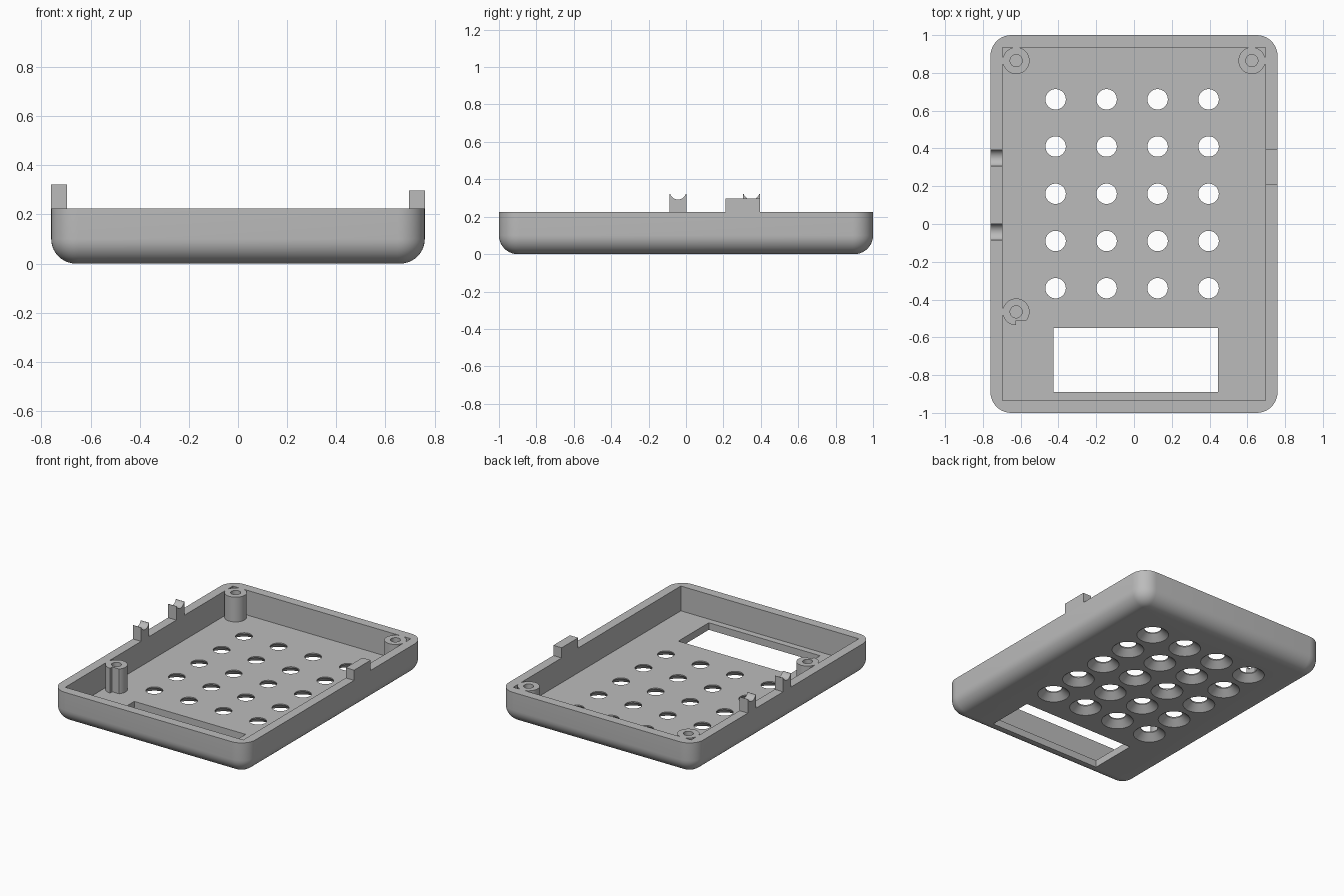
import bpy, bmesh, math

cube = bpy.data.objects.get("Cube")
if cube:
    bpy.data.objects.remove(cube, do_unlink=True)

HX, HY, RIM = 0.76, 1.0, 0.225      # outer half sizes and rim height
WALL, FLOOR = 0.065, 0.05
CORNER, FILLET = 0.11, 0.1
IX, IY = HX - WALL, HY - WALL       # inner half sizes

grey = bpy.data.materials.new("plain grey plastic")
grey.use_nodes = True
grey.diffuse_color = (0.5, 0.5, 0.5, 1)
grey.node_tree.nodes["Principled BSDF"].inputs["Base Color"].default_value = (0.5, 0.5, 0.5, 1)


def finish(name, bm):
    bmesh.ops.recalc_face_normals(bm, faces=bm.faces)
    mesh = bpy.data.meshes.new(name)
    bm.to_mesh(mesh)
    bm.free()
    mesh.materials.append(grey)
    ob = bpy.data.objects.new(name, mesh)
    bpy.context.collection.objects.link(ob)
    return ob


def loft(name, rings):
    """Join equal closed rings and cap both ends."""
    bm = bmesh.new()
    loops = [[bm.verts.new(p) for p in ring] for ring in rings]
    n = len(loops[0])
    for a, b in zip(loops, loops[1:]):
        for i in range(n):
            j = (i + 1) % n
            bm.faces.new((a[i], a[j], b[j], b[i]))
    bm.faces.new(loops[0][::-1])
    bm.faces.new(loops[-1])
    return finish(name, bm)


def rounded_ring(hx, hy, r, z, steps=10):
    ring = []
    for q, (sx, sy) in enumerate([(1, 1), (-1, 1), (-1, -1), (1, -1)]):
        for k in range(steps + 1):
            a = math.pi / 2 * (q + k / steps)
            ring.append((sx * (hx - r) + r * math.cos(a), sy * (hy - r) + r * math.sin(a), z))
    return ring


def box(name, x0, x1, y0, y1, z0, z1):
    return loft(name, [[(x0, y0, z), (x1, y0, z), (x1, y1, z), (x0, y1, z)] for z in (z0, z1)])


def turned(name, x, y, profile, n=48):
    """Stack of circles given as (radius, z)."""
    ang = [2 * math.pi * i / n for i in range(n)]
    return loft(name, [[(x + r * math.cos(a), y + r * math.sin(a), z) for a in ang] for r, z in profile])


def boolean(ob, others, operation="DIFFERENCE"):
    bpy.ops.object.select_all(action="DESELECT")
    bpy.context.view_layer.objects.active = ob
    ob.select_set(True)
    for other in others:
        other.hide_render = True
        mod = ob.modifiers.new("boolean", "BOOLEAN")
        mod.operation, mod.solver, mod.object = operation, "EXACT", other
        bpy.ops.object.modifier_apply(modifier=mod.name)
        bpy.data.objects.remove(other, do_unlink=True)


def smooth(ob):
    bpy.ops.object.select_all(action="DESELECT")
    bpy.context.view_layer.objects.active = ob
    ob.select_set(True)
    bpy.ops.object.shade_smooth_by_angle(angle=math.radians(30))


# Tray with filleted underside
rings = []
for k in range(11):
    a = math.pi / 2 * k / 10
    inset = FILLET * (1 - math.sin(a))
    rings.append(rounded_ring(HX - inset, HY - inset, CORNER - inset, FILLET * (1 - math.cos(a))))
rings.append(rounded_ring(HX, HY, CORNER, RIM))
tray = loft("tray", rings)

# Cavity, display window and countersunk key holes
cutters = [box("cavity", -IX, IX, -IY, IY, FLOOR, RIM + 0.1),
           box("window_cutter", -0.425, 0.445, -0.89, -0.55, -0.1, 0.2)]
for col in range(4):
    for row in range(5):
        cutters.append(turned("key_hole", -0.415 + 0.27 * col, 0.66 - 0.25 * row,
                              [(0.115, -0.01), (0.054, 0.042), (0.054, 0.1)]))
boolean(tray, cutters)
smooth(tray)

# Screw bosses, tied to the walls with small ribs
BX, BY, BR = 0.624, 0.865, 0.071
for name, x, y in [("boss_back_right", -BX, BY), ("boss_back_left", BX, BY),
                   ("boss_front_right", -BX, -0.465)]:
    boss = turned(name, x, y, [(BR, FLOOR - 0.01), (BR, RIM)])
    cuts = [turned("screw_hole", x, y, [(0.032, FLOOR), (0.032, RIM + 0.1)])]
    if y < 0:
        cuts.append(box("boss_notch", x, x + 0.1, y - 0.1, y - 0.047, 0, RIM + 0.1))
    boolean(boss, cuts)
    smooth(boss)
    s = math.copysign(1, x)
    box(name + "_side_rib", *sorted((s * IX, s * (IX - 0.02))), y - 0.02, y + 0.02, FLOOR, RIM)
    if y > 0:
        box(name + "_back_rib", x - 0.02, x + 0.02, IY - 0.02, IY, FLOOR, RIM)

# Cradle tabs on one long wall, with a round groove on top
for name, y0 in [("cradle_tab_back", 0.305), ("cradle_tab_front", -0.088)]:
    w, top, depth = 0.09, 0.322, 0.03
    half = w / 2 - 0.003
    r = (half ** 2 + depth ** 2) / (2 * depth)
    span = math.asin(half / r)
    outline = [(y0, RIM - 0.01), (y0 + w, RIM - 0.01), (y0 + w, top)]
    for k in range(13):
        a = span * (1 - k / 6)
        outline.append((y0 + w / 2 + r * math.sin(a), top - depth + r * (1 - math.cos(a))))
    outline.append((y0, top))
    smooth(loft(name, [[(x, y, z) for y, z in outline] for x in (-HX, -IX)]))

# Plain tab on the opposite wall
box("stop_tab", IX, HX, 0.21, 0.395, RIM - 0.01, 0.297)
